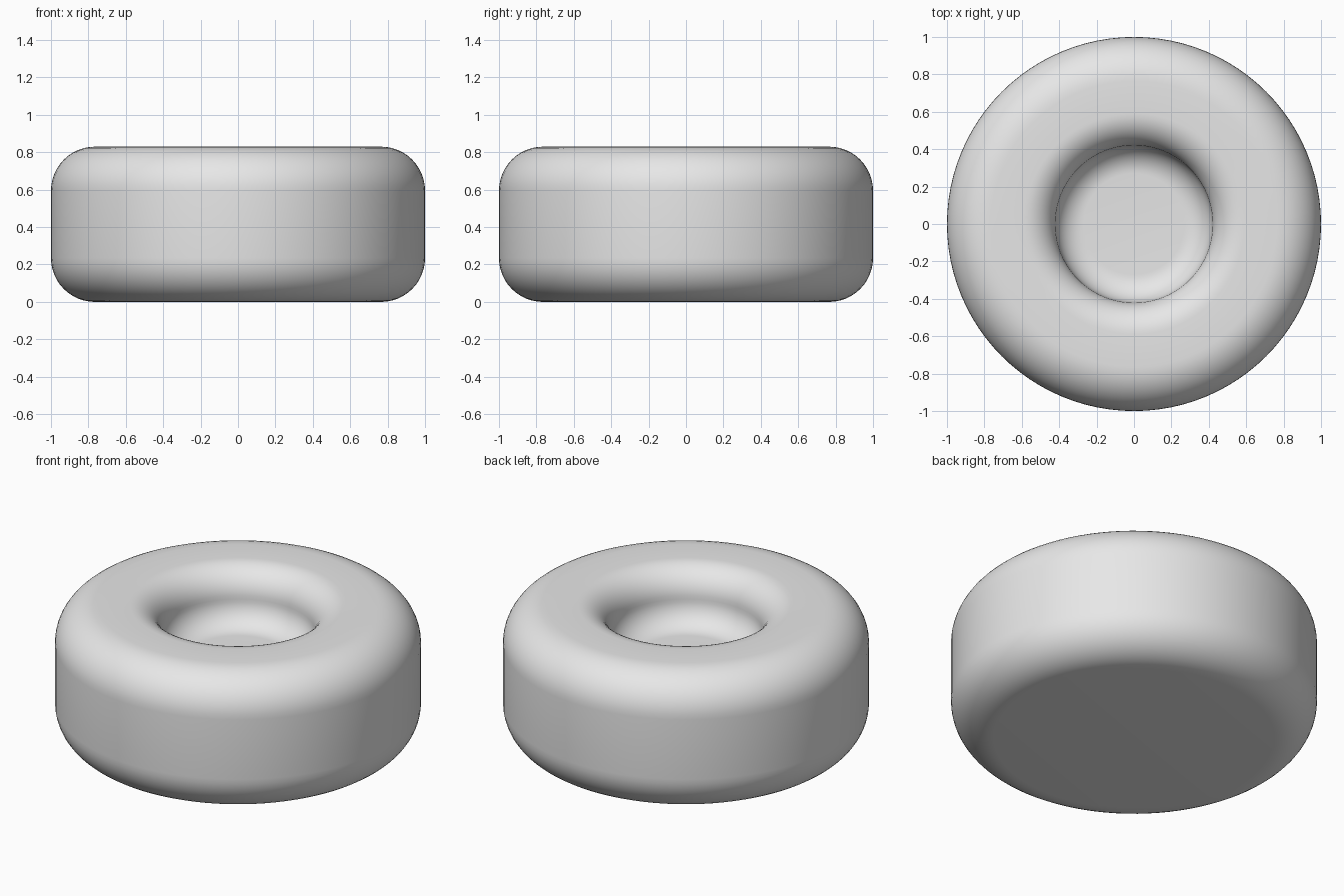
import bpy
import bmesh
from math import cos, sin, radians, pi

cube = bpy.data.objects.get("Cube")
if cube:
    bpy.data.objects.remove(cube, do_unlink=True)

HEIGHT = 0.83
OUTER_FILLET = 0.235
HOLE_RADIUS = 0.42
RIM_FILLET = 0.17
FLOOR_FILLET = 0.15
FLOOR_Z = HEIGHT - RIM_FILLET - FLOOR_FILLET
SIDES = 96


def arc(cx, cz, radius, start, end, steps=12):
    """Points of a circular arc in the x-z plane, angles in degrees."""
    angles = [radians(start + (end - start) * i / steps) for i in range(steps + 1)]
    return [(cx + radius * cos(a), cz + radius * sin(a)) for a in angles]


# Half section: base, rounded wall, rolled rim, dished floor
edge = 1 - OUTER_FILLET
profile = [(0, 0)]
profile += arc(edge, OUTER_FILLET, OUTER_FILLET, -90, 0)
profile += arc(edge, HEIGHT - OUTER_FILLET, OUTER_FILLET, 0, 90)
profile += arc(HOLE_RADIUS + RIM_FILLET, HEIGHT - RIM_FILLET, RIM_FILLET, 90, 180)
profile += arc(HOLE_RADIUS - FLOOR_FILLET, FLOOR_Z + FLOOR_FILLET, FLOOR_FILLET, 0, -90)
profile += [(0, FLOOR_Z)]

# Spin the section into a solid ring with a dished centre
bm = bmesh.new()
verts = [bm.verts.new((x, 0, z)) for x, z in profile]
edges = [bm.edges.new(pair) for pair in zip(verts, verts[1:])]
bmesh.ops.spin(bm, geom=verts + edges, cent=(0, 0, 0), axis=(0, 0, 1),
               angle=2 * pi, steps=SIDES)
bmesh.ops.remove_doubles(bm, verts=bm.verts, dist=0.0001)
bmesh.ops.recalc_face_normals(bm, faces=bm.faces)
mesh = bpy.data.meshes.new("dished_wheel")
bm.to_mesh(mesh)
bm.free()

wheel = bpy.data.objects.new("dished_wheel", mesh)
bpy.context.collection.objects.link(wheel)

# Plain grey
grey = bpy.data.materials.new("light_grey")
grey.use_nodes = True
colour = (0.8, 0.8, 0.8, 1)
grey.diffuse_color = colour
grey.node_tree.nodes["Principled BSDF"].inputs["Base Color"].default_value = colour
mesh.materials.append(grey)

# Smooth shading
bpy.ops.object.select_all(action="DESELECT")
wheel.select_set(True)
bpy.context.view_layer.objects.active = wheel
bpy.ops.object.shade_smooth_by_angle(angle=radians(40))
